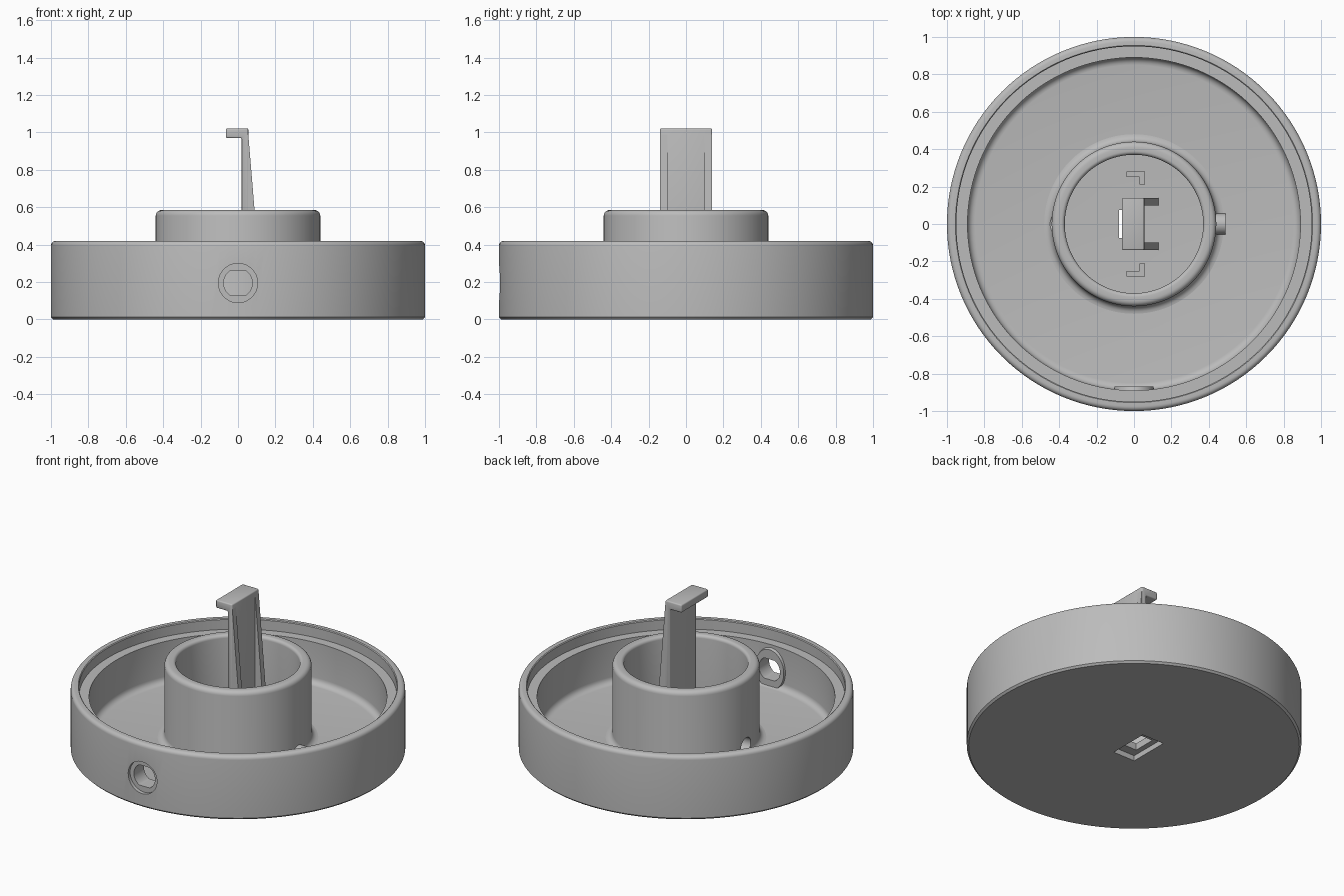
import bpy, bmesh, math
from mathutils import Matrix, Vector

if "Cube" in bpy.data.objects:
    bpy.data.objects.remove(bpy.data.objects["Cube"])

grey = bpy.data.materials.new("matte grey")
grey.use_nodes = True
grey.diffuse_color = (0.5, 0.5, 0.5, 1)
grey.node_tree.nodes["Principled BSDF"].inputs["Base Color"].default_value = (0.5, 0.5, 0.5, 1)


def finish(name, bm):
    bmesh.ops.recalc_face_normals(bm, faces=bm.faces)
    mesh = bpy.data.meshes.new(name)
    bm.to_mesh(mesh)
    bm.free()
    mesh.materials.append(grey)
    ob = bpy.data.objects.new(name, mesh)
    bpy.context.collection.objects.link(ob)
    return ob


def activate(ob):
    bpy.ops.object.select_all(action='DESELECT')
    ob.select_set(True)
    bpy.context.view_layer.objects.active = ob


def smooth(ob):
    activate(ob)
    bpy.ops.object.shade_smooth_by_angle(angle=math.radians(32))


def arc(cr, cz, r, start, end, n=5):
    angles = [math.radians(start + (end - start) * i / n) for i in range(n + 1)]
    return [(cr + r * math.cos(a), cz + r * math.sin(a)) for a in angles]


def lathe(name, profile, closed=False, steps=128):
    bm = bmesh.new()
    verts = [bm.verts.new((r, 0, z)) for r, z in profile]
    pairs = list(zip(verts, verts[1:])) + ([(verts[-1], verts[0])] if closed else [])
    edges = [bm.edges.new(p) for p in pairs]
    bmesh.ops.spin(bm, geom=verts + edges, cent=(0, 0, 0), axis=(0, 0, 1),
                   angle=math.tau, steps=steps, use_duplicate=False)
    bmesh.ops.remove_doubles(bm, verts=bm.verts, dist=1e-4)
    return finish(name, bm)


def prism(name, outline, direction, start, end):
    """Extrude a 2D outline along 'Y' (outline in x, z) or 'Z' (outline in x, y)."""
    place = (lambda a, b, t: (a, t, b)) if direction == 'Y' else (lambda a, b, t: (a, b, t))
    bm = bmesh.new()
    face = bm.faces.new([bm.verts.new(place(a, b, start)) for a, b in outline])
    out = bmesh.ops.extrude_face_region(bm, geom=[face])
    move = Vector(place(0, 0, end - start))
    bmesh.ops.translate(bm, vec=move, verts=[v for v in out["geom"] if isinstance(v, bmesh.types.BMVert)])
    return finish(name, bm)


def rect(x0, x1, y0, y1):
    return [(x0, y0), (x1, y0), (x1, y1), (x0, y1)]


def rod(name, r1, r2, depth, axis, center, sides=48):
    bm = bmesh.new()
    turn = Matrix.Rotation(math.radians(90), 4, 'Y' if axis == 'X' else 'X')
    bmesh.ops.create_cone(bm, cap_ends=True, segments=sides, radius1=r1, radius2=r2,
                          depth=depth, matrix=Matrix.Translation(center) @ turn)
    return finish(name, bm)


def cut(ob, *cutters):
    for c in cutters:
        c.hide_render = True
        mod = ob.modifiers.new("cut", 'BOOLEAN')
        mod.operation = 'DIFFERENCE'
        mod.solver = 'EXACT'
        mod.object = c
        activate(ob)
        bpy.ops.object.modifier_apply(modifier=mod.name)
        bpy.data.objects.remove(c)


def soften(ob, width):
    mod = ob.modifiers.new("bevel", 'BEVEL')
    mod.width = width
    mod.segments = 3
    mod.limit_method = 'ANGLE'
    activate(ob)
    bpy.ops.object.modifier_apply(modifier=mod.name)


FLOOR = 0.08
HOLE_Z = 0.195


def port():
    """Round through-hole with flat top and bottom."""
    limit = 0.067
    outline = [(x, HOLE_Z + max(-limit, min(limit, z))) for x, z in arc(0, 0, 0.077, 3, 363, 60)[:-1]]
    return prism("port_cutter", outline, 'Y', -1.1, -0.8)


# Round dish with a stepped, rounded rim
dish = lathe("dish", [(0, 0), (0.988, 0), (1, 0.012)]
             + arc(0.975, 0.395, 0.025, 0, 90)
             + [(0.955, 0.42), (0.95, 0.415), (0.95, 0.35), (0.89, 0.35)]
             + arc(0.85, FLOOR + 0.04, 0.04, 0, -90)
             + [(0, FLOOR)])
cut(dish,
    rod("port_recess", 0.105, 0.105, 0.2, 'Y', (0, -1.075, HOLE_Z)),
    port(),
    prism("latch_recess", rect(-0.115, 0.045, -0.135, 0.135), 'Z', -0.1, 0.035),
    prism("latch_slot", rect(-0.08, 0.02, -0.075, 0.075), 'Z', -0.1, 0.2))
smooth(dish)

# Flat pad around the port on the inside wall
pad = rod("port_pad", 0.15, 0.13, 0.07, 'Y', (0, -0.905, HOLE_Z))
for v in pad.data.vertices:
    v.co.x *= 0.8
    # keep the wide end toward the wall
    scale = 0.15 if v.co.y < -0.905 else 0.13
    flat = Vector((v.co.x, v.co.z - HOLE_Z))
    angle = math.atan2(flat.y, flat.x / 0.8)
    v.co.x, v.co.z = 0.8 * scale * math.cos(angle), HOLE_Z + scale * math.sin(angle)
cut(pad, port())
smooth(pad)

# Central tube with rounded lip and filleted foot
tube = lathe("central_tube", [(0.37, 0.05), (0.48, 0.05)]
             + arc(0.48, FLOOR + 0.04, 0.04, 270, 180)
             + arc(0.41, 0.555, 0.03, 0, 90)
             + arc(0.39, 0.565, 0.02, 90, 180), closed=True)
cut(tube, rod("tube_hole", 0.05, 0.05, 0.3, 'X', (-0.42, 0, 0.145)))
smooth(tube)

# Small round stud on the side of the tube
stud = rod("tube_stud", 0.056, 0.056, 0.08, 'X', (0.45, 0, 0.09))
smooth(stud)

# Upright latch with hooked head
latch = prism("latch_hook", [(0.02, 0.04), (0.055, 0.04), (0.055, 1.022),
                             (-0.065, 1.022), (-0.065, 0.97), (0.02, 0.97)], 'Y', -0.14, 0.14)
soften(latch, 0.008)
smooth(latch)

# Mirrored pairs: tapered latch ribs and corner brackets
for side, s in (("left", 1), ("right", -1)):
    prism("latch_rib_" + side, [(0.05, 0.06), (0.132, 0.06), (0.055, 0.99), (0.05, 0.99)],
          'Y', s * 0.1, s * 0.138)
    prism("corner_bracket_" + side,
          [(x, s * y) for x, y in [(-0.04, 0.25), (0.03, 0.25), (0.03, 0.21),
                                   (0.058, 0.21), (0.058, 0.28), (-0.04, 0.28)]],
          'Z', 0.06, 0.13)
